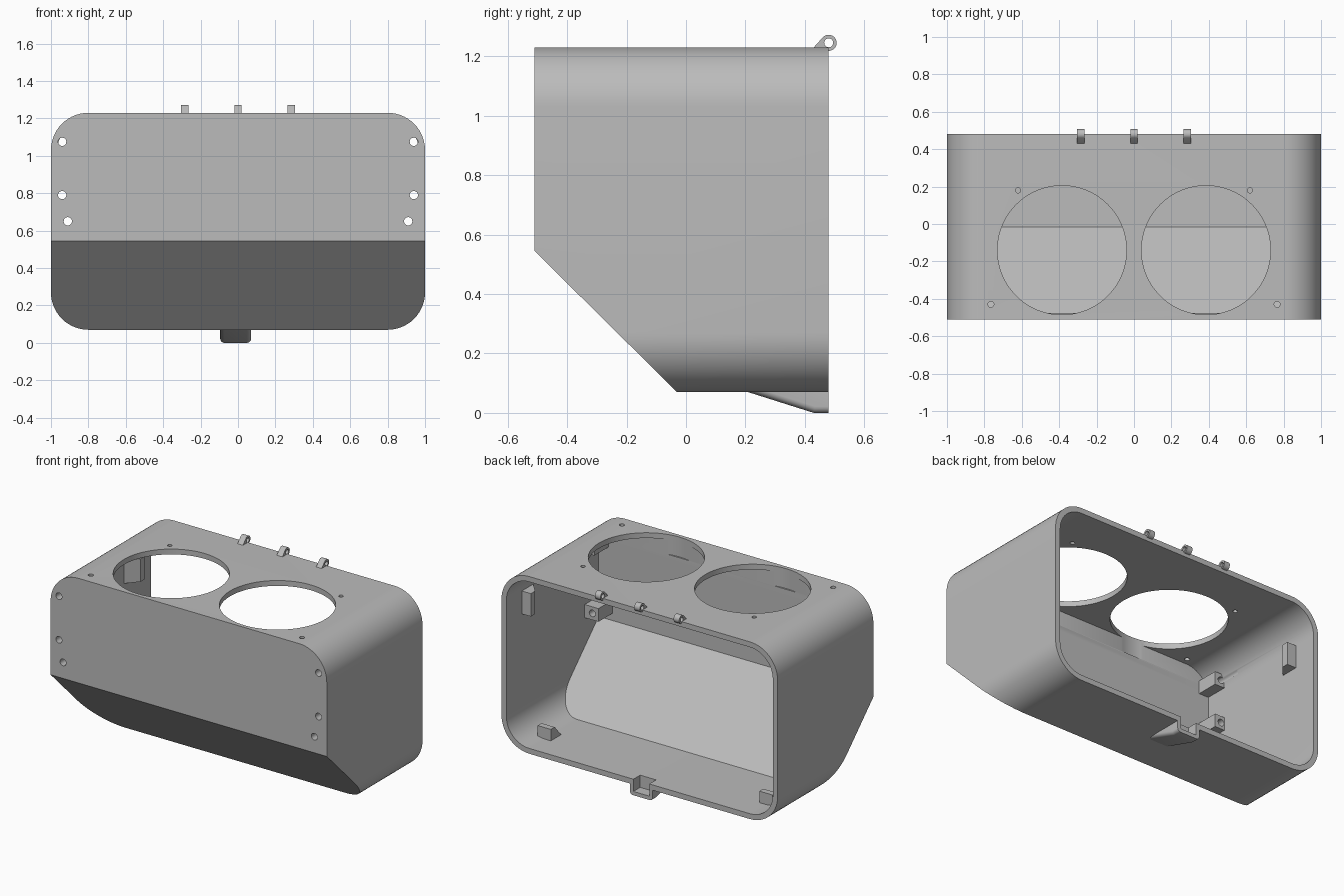
import bpy, bmesh, math
from mathutils import Vector

cube = bpy.data.objects.get("Cube")
if cube:
    bpy.data.objects.remove(cube, do_unlink=True)

grey = bpy.data.materials.new("plain grey")
grey.use_nodes = True
grey.diffuse_color = (0.5, 0.5, 0.5, 1)
grey.node_tree.nodes["Principled BSDF"].inputs["Base Color"].default_value = (0.5, 0.5, 0.5, 1)

BACK, FRONT, WALL = 0.48, -0.51, 0.035
TOP, BOTTOM, RADIUS = 1.23, 0.07, 0.2


def to_object(name, bm):
    bmesh.ops.recalc_face_normals(bm, faces=bm.faces)
    mesh = bpy.data.meshes.new(name)
    bm.to_mesh(mesh)
    bm.free()
    obj = bpy.data.objects.new(name, mesh)
    bpy.context.collection.objects.link(obj)
    mesh.materials.append(grey)
    return obj


def prism_mesh(points, axis, start, end):
    """Extrude a 2D profile along one axis; the profile uses the other two axes in order."""
    bm = bmesh.new()
    verts = []
    for p in points:
        co = list(p)
        co.insert("xyz".index(axis), start)
        verts.append(bm.verts.new(co))
    face = bm.faces.new(verts)
    moved = bmesh.ops.extrude_face_region(bm, geom=[face])["geom"]
    shift = Vector([end - start if a == axis else 0 for a in "xyz"])
    bmesh.ops.translate(bm, vec=shift, verts=[v for v in moved if isinstance(v, bmesh.types.BMVert)])
    return bm


def prism(name, points, axis, start, end):
    return to_object(name, prism_mesh(points, axis, start, end))


def circle(cx, cy, r, n=32):
    return [(cx + r * math.cos(math.tau * i / n), cy + r * math.sin(math.tau * i / n)) for i in range(n)]


def rectangle(x0, x1, y0, y1):
    return [(x0, y0), (x1, y0), (x1, y1), (x0, y1)]


def rounded_body(name, inset, end):
    """Rounded box whose lower front is cut off at an angle."""
    r, n = RADIUS - inset, 14
    cx, low, high = 1 - RADIUS, BOTTOM + RADIUS, TOP - RADIUS
    pts = []
    for q, (x, z) in enumerate([(cx, high), (-cx, high), (-cx, low), (cx, low)]):
        for i in range(n + 1):
            a = math.pi / 2 * (q + i / n)
            pts.append((x + r * math.cos(a), z + r * math.sin(a)))
    bm = prism_mesh(pts, "y", FRONT + inset, end)
    normal = Vector((0, -0.475, -0.48)).normalized()
    cut = bmesh.ops.bisect_plane(bm, geom=bm.verts[:] + bm.edges[:] + bm.faces[:],
                                 plane_co=Vector((0, -0.03, BOTTOM)) - normal * inset,
                                 plane_no=normal, clear_outer=True)
    edges = [e for e in cut["geom_cut"] if isinstance(e, bmesh.types.BMEdge)]
    bmesh.ops.contextual_create(bm, geom=edges)
    return to_object(name, bm)


def subtract(obj, cutters):
    for cutter in cutters:
        mod = obj.modifiers.new("cut", "BOOLEAN")
        mod.operation, mod.solver, mod.object = "DIFFERENCE", "EXACT", cutter
    bpy.context.view_layer.update()
    mesh = bpy.data.meshes.new_from_object(obj.evaluated_get(bpy.context.evaluated_depsgraph_get()))
    obj.modifiers.clear()
    obj.data = mesh


parts, cutters = [], []

# Hollow shell, open at the back
shell = rounded_body("shell", 0, BACK)
parts.append(shell)
cutters.append(rounded_body("cavity_cutter", WALL, BACK + 0.1))

for side, label in ((1, "left"), (-1, "right")):
    # Large round openings and small screw holes in the top
    for x, y, r, n in ((0.385, -0.14, 0.345, 96), (0.62, 0.18, 0.014, 16), (0.765, -0.43, 0.016, 16)):
        cutters.append(prism("top_hole_cutter", circle(side * x, y, r, n), "z", 1.1, 1.4))

    # Screw posts behind the front wall, drilled through
    for x, z in ((0.94, 1.075), (0.94, 0.79), (0.91, 0.65)):
        hole = prism("front_hole_cutter", circle(side * x, z, 0.022, 24), "y", -0.6, -0.2)
        cutters.append(hole)
        ends = sorted((side * (x - 0.045), side * 0.97))
        post = prism(label + "_screw_post", rectangle(*ends, z - 0.043, z + 0.043), "y", -0.49, -0.33)
        subtract(post, [hole])
        parts.append(post)

    # Wedge-shaped stops on the side walls and on the floor
    wall_profile = [(side * x, y) for x, y in ((0.975, 0.32), (0.9, 0.32), (0.9, 0.275), (0.975, 0.19))]
    parts.append(prism(label + "_wall_stop", wall_profile, "z", 0.88, 1.03))
    floor_profile = [(0.32, 0.09), (0.32, 0.18), (0.28, 0.18), (0.2, 0.09)]
    parts.append(prism(label + "_floor_stop", floor_profile, "x", side * 0.755, side * 0.85))

# Latch pocket under the back edge
bm = prism_mesh([(0.177, 0.08), (0.43, 0), (BACK, 0), (BACK, 0.08)], "x", -0.095, 0.07)
low_edges = [e for e in bm.edges if min(v.co.z for v in e.verts) < 0.01
             and abs(e.verts[0].co.x - e.verts[1].co.x) < 0.01
             and abs(e.verts[0].co.y - e.verts[1].co.y) > 0.01]
bmesh.ops.bevel(bm, geom=low_edges, offset=0.022, segments=5, profile=0.5, affect="EDGES")
latch = to_object("latch_pocket", bm)
notch = prism("notch_cutter", rectangle(-0.07, 0.045, 0.41, 0.6), "z", 0.025, 0.2)
subtract(latch, [notch])
parts.append(latch)
cutters.append(notch)

subtract(shell, cutters)

# Hinge eyes along the top back edge
for x in (-0.285, 0, 0.285):
    cy, cz, r = BACK, 1.245, 0.027
    arc = [(cy + r * math.cos(a), cz + r * math.sin(a))
           for a in (math.radians(135 - 225 * i / 20) for i in range(21))]
    profile = arc + [(BACK, 1.215), (0.43, 1.215), (0.43, TOP)]
    eye = prism("hinge_eye", profile, "x", x - 0.02, x + 0.02)
    bore = prism("bore_cutter", circle(cy, cz, 0.015, 24), "x", x - 0.1, x + 0.1)
    subtract(eye, [bore])
    cutters.append(bore)
    parts.append(eye)

for cutter in cutters:
    bpy.data.objects.remove(cutter, do_unlink=True)

# Smooth curved walls, crisp edges
bpy.ops.object.select_all(action="DESELECT")
for part in parts:
    part.select_set(True)
bpy.context.view_layer.objects.active = shell
bpy.ops.object.shade_smooth_by_angle(angle=math.radians(30))
